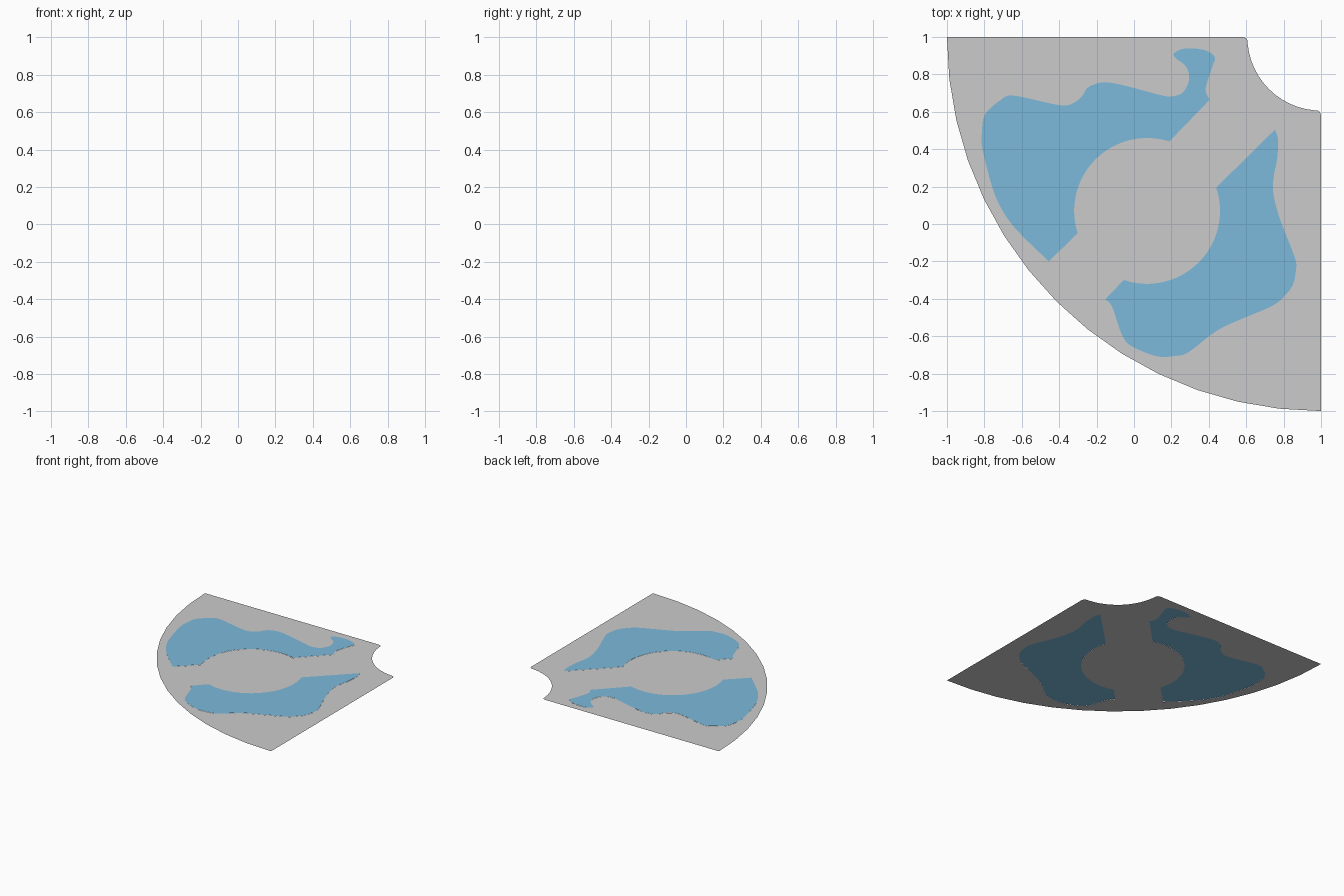
import bpy, bmesh
from math import cos, sin, pi, atan2
from mathutils import Vector

if "Cube" in bpy.data.objects:
    bpy.data.objects.remove(bpy.data.objects["Cube"])

RING_C, RING_R = 0.07, 0.39      # circular clear area in the middle


def arc(cx, cy, r, a0, a1, n):
    return [(cx + r * cos(a0 + (a1 - a0) * i / n),
             cy + r * sin(a0 + (a1 - a0) * i / n)) for i in range(n + 1)]


def smooth(pts, steps=4):
    """Catmull-Rom curve through the points."""
    p = [Vector(q) for q in pts]
    p = [p[0]] + p + [p[-1]]
    out = []
    for a, b, c, d in zip(p, p[1:], p[2:], p[3:]):
        for i in range(steps):
            t = i / steps
            out.append(tuple(0.5 * (2 * b + (c - a) * t
                       + (2 * a - 5 * b + 4 * c - d) * t * t
                       + (3 * b - a - 3 * c + d) * t ** 3)))
    return out + [tuple(p[-1])]


def sheet(name, loops, z, mat=None):
    """Flat filled sheet; later loops cut holes in the first."""
    bm = bmesh.new()
    for loop in loops:
        vs = [bm.verts.new((x, y, z)) for x, y in loop]
        for a, b in zip(vs, vs[1:] + vs[:1]):
            bm.edges.new((a, b))
    bmesh.ops.triangle_fill(bm, edges=bm.edges[:], use_beauty=True, normal=(0, 0, 1))
    for f in bm.faces:
        f.normal_update()
        if f.normal.z < 0:
            f.normal_flip()
    me = bpy.data.meshes.new(name)
    bm.to_mesh(me)
    bm.free()
    ob = bpy.data.objects.new(name, me)
    bpy.context.collection.objects.link(ob)
    if mat:
        me.materials.append(mat)
    return ob


blue = bpy.data.materials.new("water_blue")
blue.diffuse_color = (0.2, 0.49, 0.71, 1)
blue.use_nodes = True
blue.node_tree.nodes["Principled BSDF"].inputs["Base Color"].default_value = blue.diffuse_color

# Pond outlines: straight ends, wavy bank outside, circular bank inside
upper_bank = [(.405, .665), (.383, .72), (.417, .837), (.433, .89), (.39, .925),
              (.325, .938), (.257, .935), (.212, .91), (.225, .885), (.273, .848),
              (.294, .80), (.289, .75), (.257, .70), (.198, .682), (.14, .69),
              (-.075, .746), (-.17, .757), (-.246, .73), (-.273, .69), (-.31, .655),
              (-.364, .634), (-.45, .645), (-.647, .687), (-.717, .66), (-.797, .585),
              (-.813, .49), (-.81, .40), (-.754, .185), (-.70, .067), (-.62, -.04),
              (-.455, -.20)]
lower_bank = [(-.155, -.404), (-.118, -.44), (-.07, -.58), (-.027, -.644), (.06, -.687),
              (.14, -.71), (.22, -.705), (.289, -.687), (.444, -.57), (.594, -.50),
              (.743, -.436), (.807, -.382), (.85, -.323), (.866, -.243), (.86, -.18),
              (.79, 0), (.76, .094), (.743, .185), (.749, .265), (.765, .345),
              (.77, .45), (.754, .505)]


def ring_angle(x, y):
    return atan2(y - RING_C, x - RING_C)


upper = smooth(upper_bank) + arc(RING_C, RING_C, RING_R, ring_angle(-.305, -.05) + 2 * pi,
                                 ring_angle(.19, .445), 24)
lower = smooth(lower_bank) + arc(RING_C, RING_C, RING_R, ring_angle(.44, .195),
                                 ring_angle(-.055, -.30), 24)

# Quarter-fan ground sheet with a scooped, rounded inner corner
ground = (arc(1, 1, 2, pi, 1.5 * pi, 14)
          + [(1, .58), (.995, .597), (.982, .607)]
          + arc(1, 1, .394, 1.5 * pi - .1, pi + .1, 12)
          + [(.607, .982), (.597, .995), (.58, 1)])
sheet("ground", [ground, upper, lower], 0.0)

# Water sheets, a hair above the ground
sheet("upper_pond", [upper], 0.001, blue)
sheet("lower_pond", [lower], 0.001, blue)
